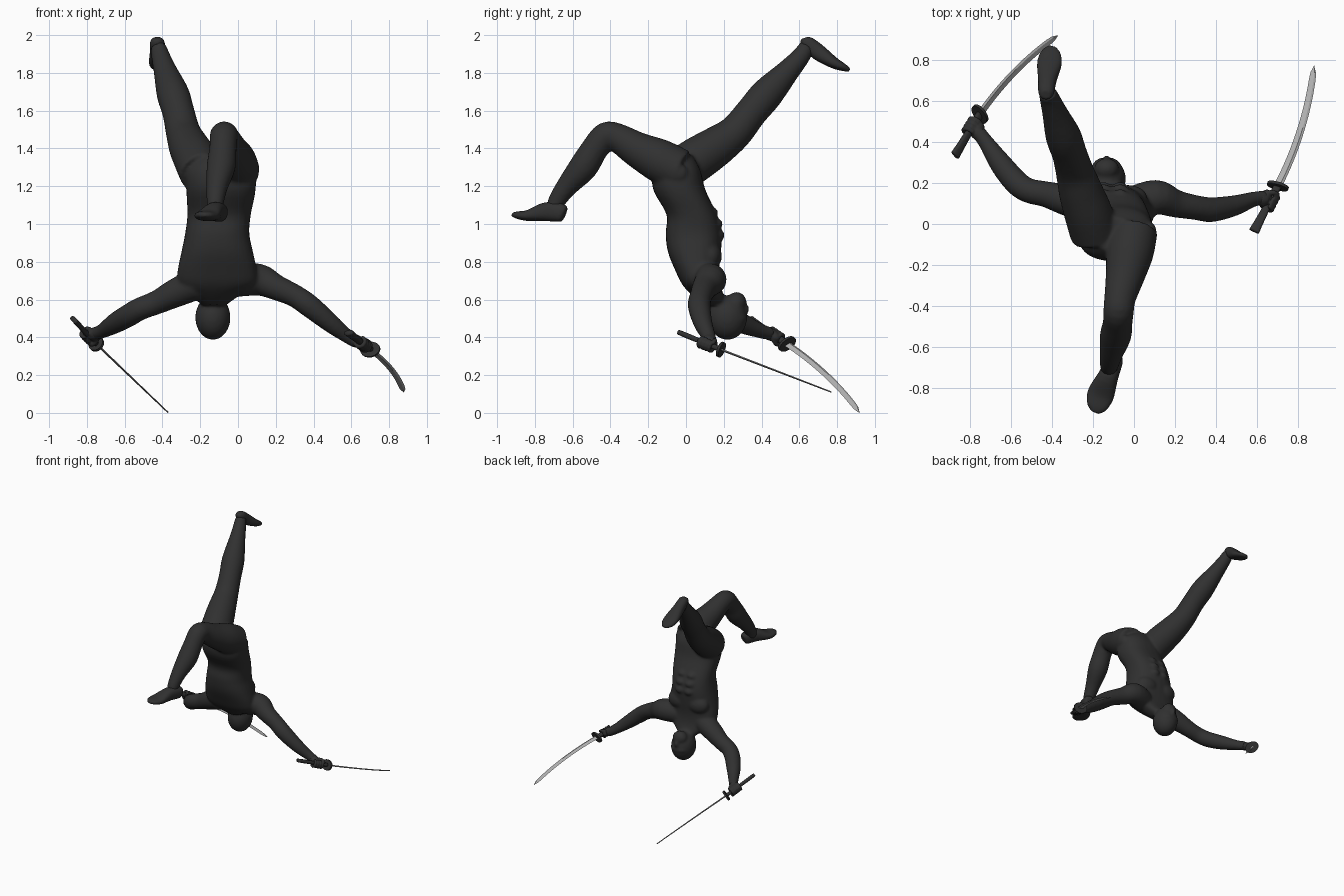
import bpy, bmesh, math
from mathutils import Vector, Matrix

if "Cube" in bpy.data.objects:
    bpy.data.objects.remove(bpy.data.objects["Cube"])


def material(name, c):
    m = bpy.data.materials.new(name)
    m.diffuse_color = (*c, 1)
    m.use_nodes = True
    m.node_tree.nodes["Principled BSDF"].inputs["Base Color"].default_value = m.diffuse_color
    return m


CLOTH = material("black cloth", (0.03, 0.03, 0.03))
GRIP = material("dark grip", (0.03, 0.03, 0.03))
STEEL = material("steel", (0.42, 0.42, 0.42))


def finish(name, bm, mat, smooth=True):
    bmesh.ops.recalc_face_normals(bm, faces=bm.faces)
    for f in bm.faces:
        f.smooth = smooth
    me = bpy.data.meshes.new(name)
    bm.to_mesh(me)
    bm.free()
    me.materials.append(mat)
    ob = bpy.data.objects.new(name, me)
    bpy.context.collection.objects.link(ob)
    return ob


def fuse(ob, voxel, repeat):
    """Blend overlapping volumes into one smooth skin."""
    r = ob.modifiers.new("fuse", 'REMESH')
    r.mode, r.voxel_size, r.use_smooth_shade = 'VOXEL', voxel, True
    s = ob.modifiers.new("soften", 'SMOOTH')
    s.factor, s.iterations = 0.5, repeat


def spline(rows, steps):
    """Catmull-Rom through rows of numbers."""
    out = []
    for i in range(len(rows) - 1):
        a, b, c, d = (rows[max(0, min(len(rows) - 1, i + k))] for k in (-1, 0, 1, 2))
        for s in range(steps):
            t = s / steps
            out.append([0.5 * (2 * q + (r - p) * t + (2 * p - 5 * q + 4 * r - u) * t * t
                               + (3 * q - p - 3 * r + u) * t ** 3)
                        for p, q, r, u in zip(a, b, c, d)])
    return out + [list(rows[-1])]


def loft(bm, rows, up=None, flat=False, power=2.0, n=28, steps=4):
    """Rows are x, y, z, side radius, height radius; flat keeps rings level."""
    rows = spline([r if len(r) == 5 else (*r, r[3]) for r in rows], steps)
    pts = [Vector(r[:3]) for r in rows]
    rings = []
    for i, r in enumerate(rows):
        if flat:
            side, high = Vector((1, 0, 0)), Vector((0, 1, 0))
        else:
            d = (pts[min(i + 1, len(pts) - 1)] - pts[max(i - 1, 0)]).normalized()
            side = d.cross(Vector(up)).normalized()
            high = side.cross(d)
        ring = []
        for k in range(n):
            a = math.tau * k / n
            c, s = math.cos(a), math.sin(a)
            c = math.copysign(abs(c) ** (2 / power), c)
            s = math.copysign(abs(s) ** (2 / power), s)
            ring.append(bm.verts.new(pts[i] + side * c * r[3] + high * s * r[4]))
        rings.append(ring)
    for a, b in zip(rings, rings[1:]):
        for k in range(n):
            bm.faces.new((a[k], a[(k + 1) % n], b[(k + 1) % n], b[k]))
    bm.faces.new(rings[0])
    bm.faces.new(rings[-1])


def ball(bm, c, r, rot=None):
    m = Matrix.Translation(c) @ (rot.to_4x4() if rot else Matrix()) @ Matrix.Diagonal((*r, 1))
    bmesh.ops.create_uvsphere(bm, u_segments=28, v_segments=18, radius=1, matrix=m)


# body: torso, limbs and head fused into one suit
bm = bmesh.new()
loft(bm, [(-.10, -.05, 1.37, .09, .08), (-.09, -.05, 1.29, .175, .125), (-.09, -.035, 1.18, .183, .138),
          (-.10, .03, 1.05, .168, .133), (-.11, .04, .95, .17, .148), (-.11, .045, .85, .19, .14),
          (-.11, .06, .75, .21, .115), (-.11, .08, .68, .205, .10), (-.12, .11, .63, .14, .085),
          (-.127, .16, .57, .062, .062)], flat=True, power=2.4)
for sx in (-1, 1):
    # chest and stomach muscles
    ball(bm, (-.115 + sx * .085, .125, .83), (.095, .065, .075))
    for z, y in ((.94, .16), (1.0, .15), (1.06, .125)):
        ball(bm, (-.108 + sx * .04, y, z), (.045, .045, .033))
    # round hip joints
    ball(bm, (-.09 + sx * .165, -.04, 1.27), (.035, .05, .05))
# bent leg
loft(bm, [(.0, -.03, 1.28, .115), (-.02, -.14, 1.335, .115), (-.045, -.26, 1.395, .094),
          (-.068, -.36, 1.455, .077), (-.075, -.425, 1.465, .074), (-.08, -.485, 1.395, .072),
          (-.09, -.545, 1.30, .076), (-.11, -.63, 1.20, .057), (-.12, -.685, 1.12, .046),
          (-.122, -.70, 1.07, .04)], up=(1, 0, 0))
# straight leg
loft(bm, [(-.19, -.05, 1.27, .12), (-.225, .06, 1.345, .117), (-.26, .16, 1.41, .107),
          (-.29, .26, 1.485, .092), (-.315, .345, 1.59, .085), (-.345, .43, 1.69, .086),
          (-.385, .54, 1.81, .062), (-.41, .61, 1.89, .049), (-.422, .64, 1.94, .042)], up=(1, 0, 0))
# left and right arm
loft(bm, [(.0, .10, .70, .085), (.11, .13, .705, .085), (.20, .10, .665, .068), (.30, .08, .62, .06),
          (.38, .07, .565, .06), (.49, .09, .475, .05), (.58, .12, .405, .037), (.64, .13, .37, .034)],
     up=(0, 1, 0))
loft(bm, [(-.23, .09, .68, .085), (-.34, .12, .63, .075), (-.43, .145, .585, .063), (-.52, .165, .55, .06),
          (-.58, .21, .515, .06), (-.65, .295, .475, .054), (-.715, .39, .435, .039),
          (-.755, .445, .42, .035)], up=(0, 0, 1))
# hooded head
ball(bm, (-.133, .22, .505), (.093, .103, .118))
ball(bm, (-.133, .268, .585), (.06, .052, .055))
ball(bm, (-.133, .32, .55), (.016, .014, .025))
ball(bm, (-.133, .285, .50), (.07, .042, .02))
fuse(finish("body_suit", bm, CLOTH), .011, 3)

# feet, heel to toe
FEET = {
    "bent_leg_foot": ((0, 0, 1), [(-.085, -.64, 1.055, .025, .03), (-.092, -.66, 1.06, .04, .048),
                                  (-.125, -.74, 1.065, .05, .05), (-.162, -.83, 1.045, .066, .03),
                                  (-.18, -.89, 1.047, .05, .02), (-.19, -.918, 1.05, .02, .01)]),
    "straight_leg_foot": ((0, -.6, -.8), [(-.43, .63, 1.985, .022, .022), (-.428, .642, 1.962, .038, .036),
                                          (-.422, .70, 1.91, .045, .043), (-.412, .78, 1.855, .06, .031),
                                          (-.405, .835, 1.829, .048, .02), (-.40, .865, 1.815, .02, .01)]),
}
for name, (up, rows) in FEET.items():
    bm = bmesh.new()
    loft(bm, rows, up=up, power=2.3)
    fuse(finish(name, bm, CLOTH), .007, 2)


def sword(side, pommel, guard, tip, edge, wrist, grip_at):
    pommel, guard, tip, wrist = map(Vector, (pommel, guard, tip, wrist))
    d = (tip - guard).normalized()
    w = Vector(edge)
    w = (w - d * w.dot(d)).normalized()
    nrm = d.cross(w)
    # curved blade with a diamond section
    bm = bmesh.new()
    rings = []
    for i in range(19):
        t = i / 18
        c = guard.lerp(tip, t) + w * .028 * 4 * t * (1 - t)
        wd = .02 - .004 * t if t < .93 else .0165 * (1 - t) / .07 + .0008
        th = .006 * (1 - .4 * t)
        rings.append([bm.verts.new(c + v) for v in
                      (w * wd, nrm * th + w * wd * .4, -w * wd, -nrm * th + w * wd * .4)])
    for a, b in zip(rings, rings[1:]):
        for k in range(4):
            bm.faces.new((a[k], a[(k + 1) % 4], b[(k + 1) % 4], b[k]))
    bm.faces.new(rings[0])
    bm.faces.new(rings[-1])
    finish(side + "_blade", bm, STEEL, False)
    # handle flaring to the pommel
    h = (guard - pommel).normalized()
    bm = bmesh.new()
    loft(bm, [(*pommel, .013, .026), (*pommel.lerp(guard, .2), .014, .022),
              (*pommel.lerp(guard, .6), .013, .018), (*guard, .014, .02)], up=w, power=3, n=16)
    finish(side + "_sword_handle", bm, GRIP)
    # oval guard
    frame = Matrix((nrm, w, d)).transposed().to_4x4()
    bm = bmesh.new()
    bmesh.ops.create_cone(bm, cap_ends=True, segments=28, radius1=1, radius2=1, depth=.014,
                          matrix=Matrix.Translation(guard) @ frame @ Matrix.Diagonal((.042, .054, 1, 1)))
    finish(side + "_sword_guard", bm, GRIP, False)
    # fist: palm on the wrist side, fingers curled round the handle
    c = pommel.lerp(guard, grip_at)
    a = c - wrist
    a = (a - h * a.dot(h)).normalized()
    b = h.cross(a)
    rot = Matrix((a, b, h)).transposed()
    bm = bmesh.new()
    ball(bm, c - a * .03, (.03, .03, .046), rot)
    mid = wrist.lerp(c, .35)
    loft(bm, [(*wrist, .034), (*mid, .034), (*(c - a * .025), .032)], up=h, n=16)
    for k in range(4):
        o = c + h * (.033 - .022 * k)
        path = []
        for q in range(6):
            g = math.radians(215 - 62 * q)
            p = o + a * math.cos(g) * .03 + b * math.sin(g) * .028
            path.append((*p, .0115 if q < 5 else .009))
        loft(bm, path, up=h, n=10, steps=2)
    loft(bm, [(*(c - a * .04 - b * .012 + h * .02), .014), (*(c - a * .012 - b * .03 + h * .038), .012),
              (*(c + a * .018 - b * .024 + h * .045), .009)], up=h, n=10, steps=3)
    fuse(finish(side + "_hand", bm, CLOTH), .0045, 2)


sword("left", (.585, -.035, .425), (.70, .185, .335), (.877, .77, .11), (1, -.25, .1), (.61, .125, .387), .66)
sword("right", (-.87, .335, .495), (-.75, .535, .365), (-.37, .918, .002), (-.43, .8, .4), (-.74, .425, .425), .68)
